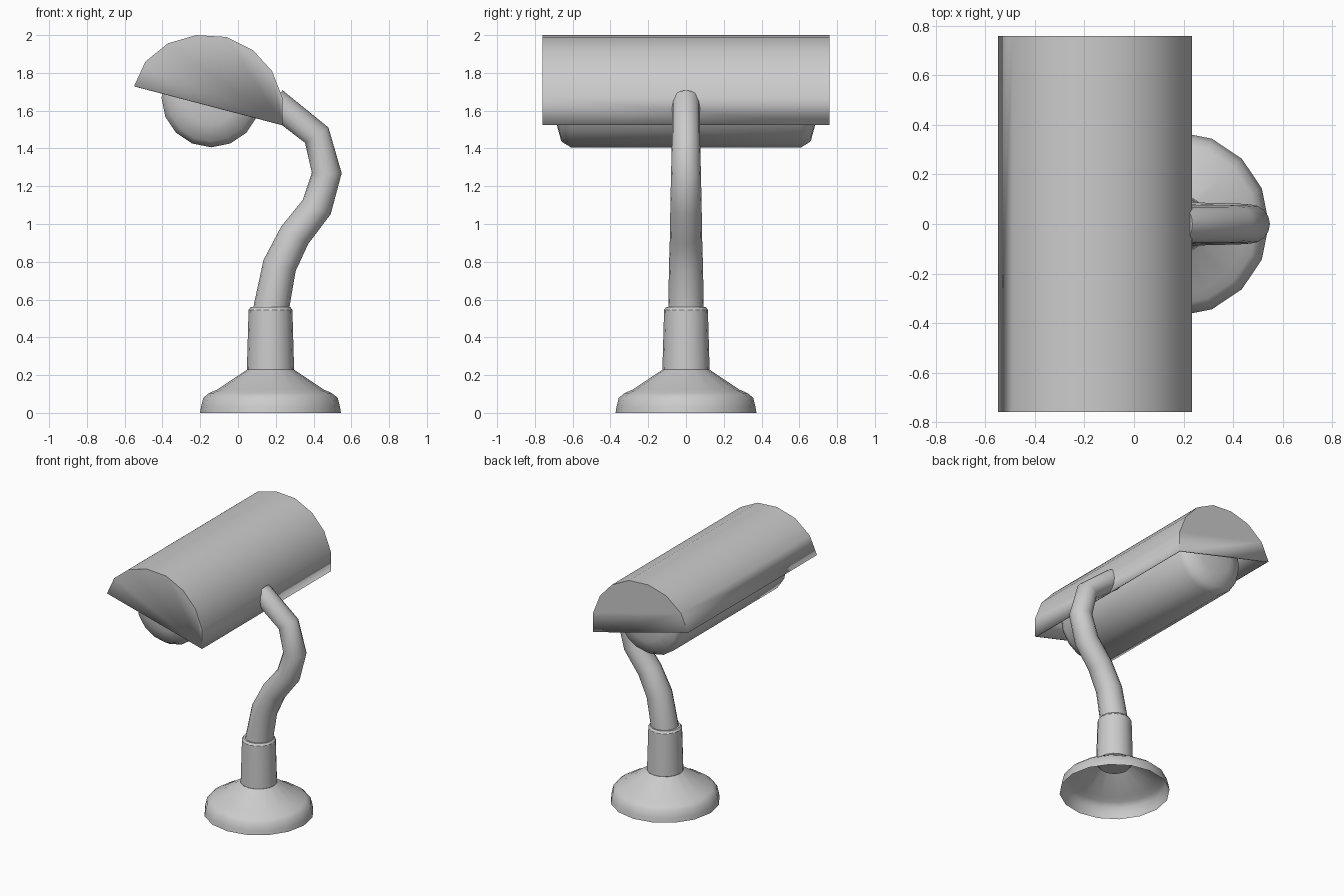
import bpy, bmesh, math
from mathutils import Vector, Matrix

if "Cube" in bpy.data.objects:
    bpy.data.objects.remove(bpy.data.objects["Cube"])


def finish(name, bm, angle=40):
    bmesh.ops.recalc_face_normals(bm, faces=bm.faces)
    me = bpy.data.meshes.new(name)
    bm.to_mesh(me)
    bm.free()
    ob = bpy.data.objects.new(name, me)
    bpy.context.collection.objects.link(ob)
    bpy.ops.object.select_all(action='DESELECT')
    ob.select_set(True)
    bpy.context.view_layer.objects.active = ob
    bpy.ops.object.shade_smooth_by_angle(angle=math.radians(angle))
    return ob


def bridge(bm, rings):
    for a, b in zip(rings, rings[1:]):
        n = len(a)
        for i in range(n):
            bm.faces.new((a[i], a[(i + 1) % n], b[(i + 1) % n], b[i]))


def lathe(name, profile, matrix, sides=16, caps=(False, False), angle=40):
    """Revolve (radius, height) points about local z, then place the result."""
    bm = bmesh.new()
    rings = [[bm.verts.new(matrix @ Vector((r * math.cos(t), r * math.sin(t), h)))
              for t in (2 * math.pi * i / sides for i in range(sides))]
             for r, h in profile]
    bridge(bm, rings)
    for ring, cap in zip((rings[0], rings[-1]), caps):
        if cap:
            bm.faces.new(ring)
    return finish(name, bm, angle)


STAND = Matrix.Translation((0.172, 0, 0))

# Hollow flared foot
lathe("base", [(0.373, 0), (0.368, 0.03), (0.356, 0.08), (0.325, 0.105),
               (0.285, 0.122), (0.115, 0.235)], STAND)

# Tapered socket on the foot
lathe("socket", [(0.105, 0.2), (0.125, 0.23), (0.116, 0.545), (0.105, 0.56)],
      STAND, caps=(True, True), angle=30)

# Bent, tapering arm: x, z, radius
path = [(0.17, 0.50, 0.096), (0.177, 0.56, 0.094), (0.22, 0.78, 0.09),
        (0.30, 0.94, 0.085), (0.417, 1.09, 0.083), (0.47, 1.27, 0.079),
        (0.417, 1.47, 0.074), (0.19, 1.65, 0.074)]
pts = [Vector((x, 0, z)) for x, z, r in path]
bm = bmesh.new()
rings = []
for i, p in enumerate(pts):
    before = (p - pts[i - 1]).normalized() if i else Vector((0, 0, 0))
    after = (pts[i + 1] - p).normalized() if i < len(pts) - 1 else Vector((0, 0, 0))
    side = Vector((0, 1, 0)).cross((before + after).normalized())
    r = path[i][2]
    rings.append([bm.verts.new(p + r * (math.cos(t) * side + math.sin(t) * Vector((0, 1, 0))))
                  for t in (2 * math.pi * k / 16 for k in range(16))])
bridge(bm, rings)
bm.faces.new(rings[0])
bm.faces.new(rings[-1])
finish("arm", bm, 50)

# Tilted half-round shade, open underneath
outline = [(-0.55, 1.73), (-0.49, 1.86), (-0.37, 1.957), (-0.22, 2.0), (-0.06, 1.99),
           (0.08, 1.92), (0.18, 1.81), (0.235, 1.67), (0.235, 1.525)]
bm = bmesh.new()
ends = [[bm.verts.new((x, y, z)) for x, z in outline] for y in (-0.76, 0.76)]
for i in range(len(outline) - 1):
    bm.faces.new((ends[0][i], ends[0][i + 1], ends[1][i + 1], ends[1][i]))
for end in ends:
    bm.faces.new(end)
shade = finish("shade", bm)
# recalculated normals may face either way on an open shell: point them outward
if shade.data.polygons[3].normal.z < 0:
    shade.data.flip_normals()
wall = shade.modifiers.new("wall", 'SOLIDIFY')
wall.thickness = 0.012
wall.offset = -1

# Long bulb with rounded ends
half = [(0.263, 0.61), (0.232, 0.66), (0.14, 0.685), (0.05, 0.692)]
lathe("bulb", [(r, -h) for r, h in reversed(half)] + half,
      Matrix.Translation((-0.142, 0, 1.669)) @ Matrix.Rotation(math.pi / 2, 4, 'X'),
      caps=(True, True), angle=60)
